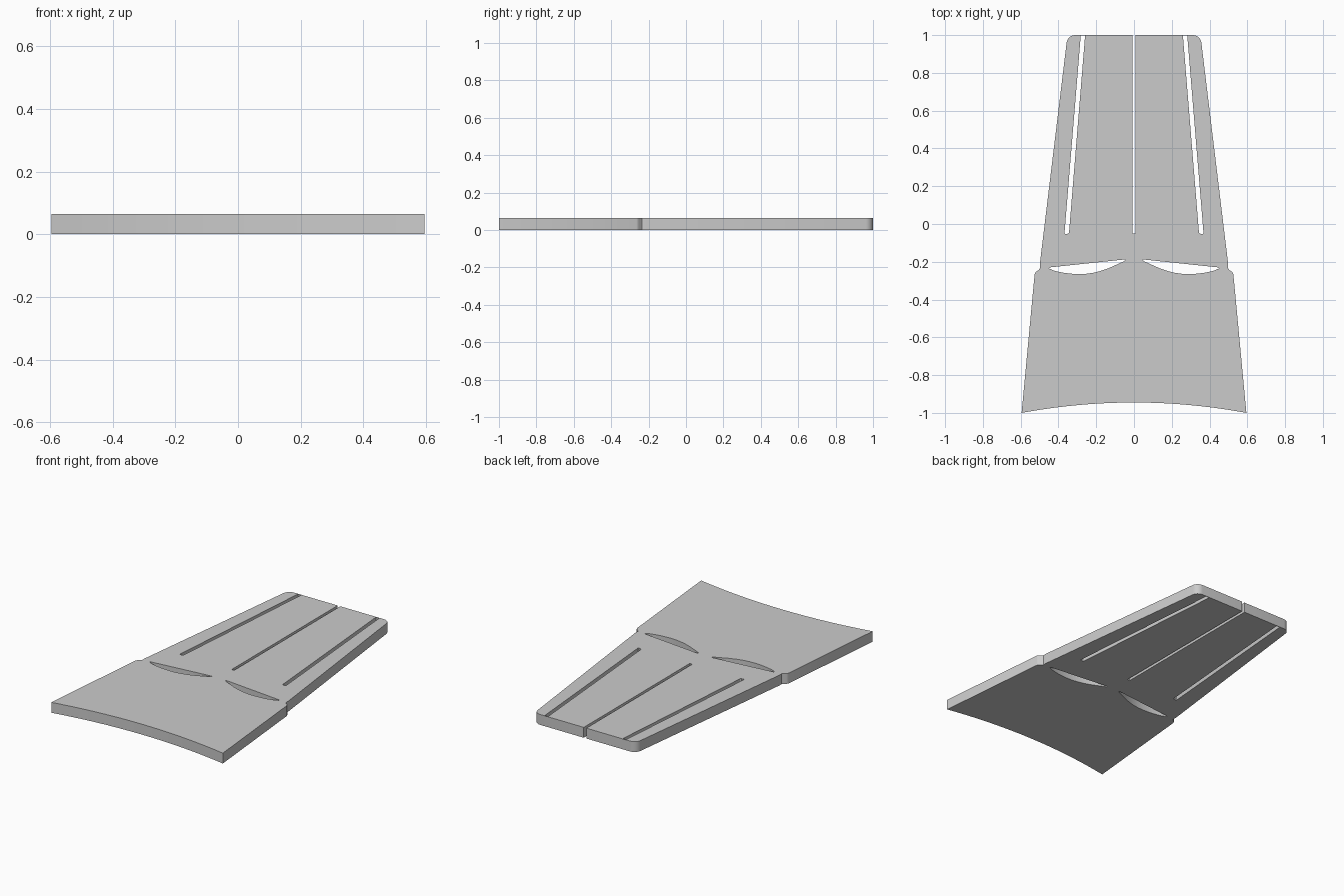
import bpy, math

if "Cube" in bpy.data.objects:
    bpy.data.objects.remove(bpy.data.objects["Cube"])

T = 0.065  # plate thickness


def mirrored(pts):
    return [(-x, y) for x, y in reversed(pts)]


def arc(cx, cy, r, a0, a1, n=6):
    return [(cx + r * math.cos(math.radians(a0 + (a1 - a0) * i / n)),
             cy + r * math.sin(math.radians(a0 + (a1 - a0) * i / n)))
            for i in range(n + 1)]


# Right half of the outline: centre slot, rounded corner, side notch, rear arc
right = [(0.009, -0.05), (0.009, 1.0)]
right += arc(0.312, 0.955, 0.045, 90, 7)
right += [(0.499, -0.215), (0.498, -0.235), (0.507, -0.246), (0.519, -0.253), (0.526, -0.265)]
right += [(0.595 * i / 12, -0.945 - 0.055 * (i / 12) ** 2) for i in range(12, -1, -1)]
outline = right + mirrored(right[:-1])

# Long side slot, closed by a thin bridge at the narrow end
slot = [(0.259, 0.997), (0.282, 0.997), (0.368, -0.048), (0.363, -0.053),
        (0.348, -0.051), (0.344, -0.046)]

# Crescent opening
crescent = [(0.052, -0.188), (0.25, -0.209), (0.448, -0.230), (0.449, -0.236),
            (0.42, -0.248), (0.375, -0.258), (0.335, -0.263), (0.295, -0.265),
            (0.255, -0.264), (0.215, -0.258), (0.175, -0.248), (0.135, -0.234),
            (0.09, -0.214), (0.05, -0.196), (0.046, -0.19)]

# Filled, extruded plate with the openings as inner loops
curve = bpy.data.curves.new("plate", 'CURVE')
curve.dimensions = '2D'
curve.fill_mode = 'BOTH'
curve.extrude = T / 2
for pts in (outline, slot, mirrored(slot), crescent, mirrored(crescent)):
    sp = curve.splines.new('POLY')
    sp.points.add(len(pts) - 1)
    for p, (x, y) in zip(sp.points, pts):
        p.co = (x, y, 0, 1)
    sp.use_cyclic_u = True

plate = bpy.data.objects.new("slotted_plate", curve)
plate.location.z = T / 2
bpy.context.collection.objects.link(plate)
bpy.context.view_layer.objects.active = plate
plate.select_set(True)
bpy.ops.object.convert(target='MESH')
bpy.ops.object.shade_smooth_by_angle(angle=math.radians(30))
